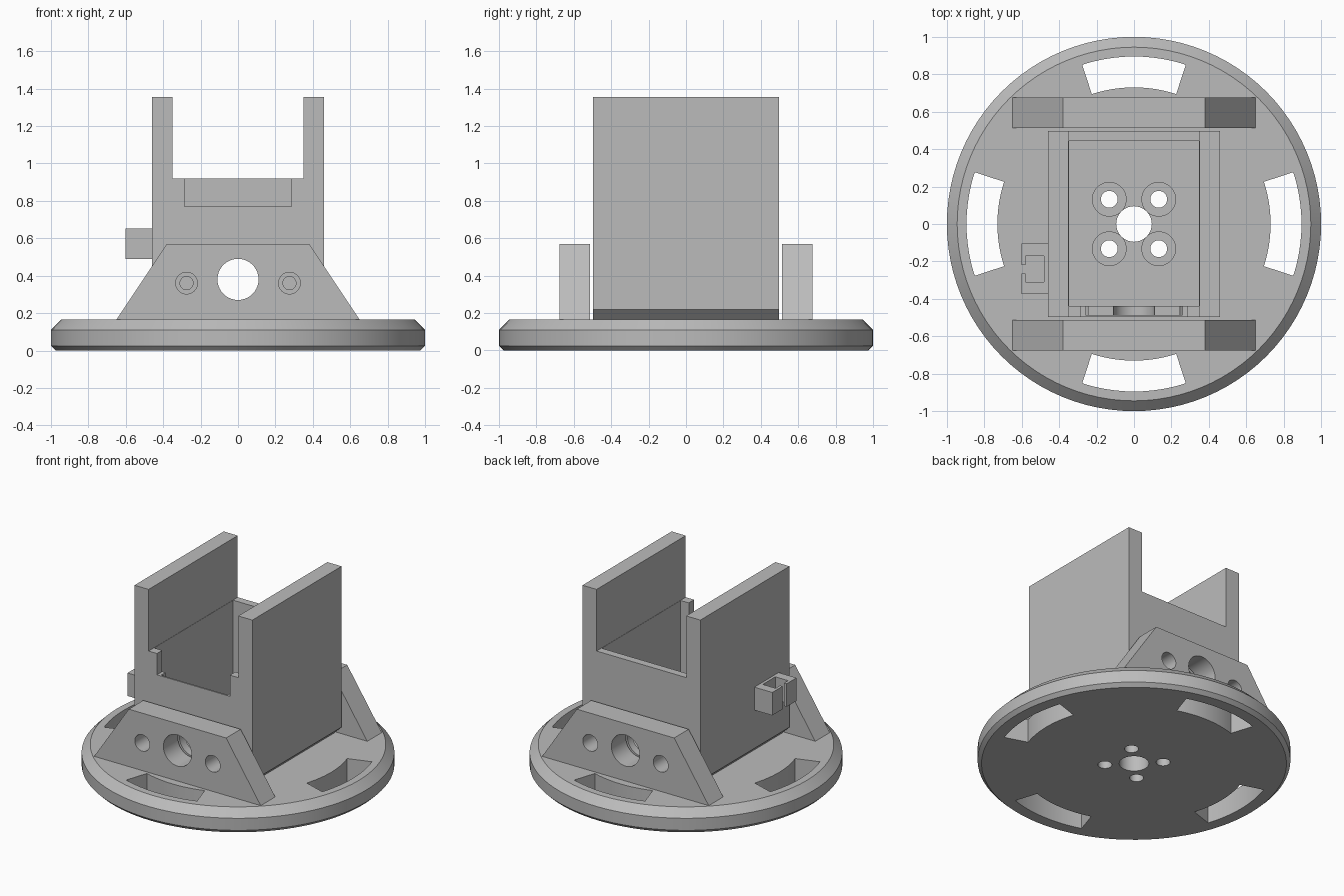
import bpy, bmesh, math
from mathutils import Matrix

if "Cube" in bpy.data.objects:
    bpy.data.objects.remove(bpy.data.objects["Cube"])

grey = bpy.data.materials.new("grey plastic")
grey.diffuse_color = (0.5, 0.5, 0.5, 1)
grey.use_nodes = True
grey.node_tree.nodes["Principled BSDF"].inputs["Base Color"].default_value = grey.diffuse_color


def make(name, bm):
    bmesh.ops.recalc_face_normals(bm, faces=bm.faces)
    me = bpy.data.meshes.new(name)
    bm.to_mesh(me)
    bm.free()
    me.materials.append(grey)
    ob = bpy.data.objects.new(name, me)
    bpy.context.collection.objects.link(ob)
    return ob


def box(name, x0, x1, y0, y1, z0, z1):
    return prism(name, [(x0, z0), (x1, z0), (x1, z1), (x0, z1)], y0, y1)


def prism(name, pts, lo, hi, axis="y"):
    """Extrude a closed outline along y (outline in x, z) or z (outline in x, y)."""
    bm = bmesh.new()
    place = (lambda a, b, h: (a, h, b)) if axis == "y" else (lambda a, b, h: (a, b, h))
    rings = [[bm.verts.new(place(a, b, h)) for a, b in pts] for h in (lo, hi)]
    bm.faces.new(rings[0])
    bm.faces.new(rings[1])
    n = len(pts)
    for i in range(n):
        j = (i + 1) % n
        bm.faces.new((rings[0][i], rings[0][j], rings[1][j], rings[1][i]))
    return make(name, bm)


def circle(cx, cy, r, n=40):
    return [(cx + r * math.cos(2 * math.pi * i / n), cy + r * math.sin(2 * math.pi * i / n)) for i in range(n)]


def hole(a, b, r, lo, hi, axis="y"):
    return prism("cutter", circle(a, b, r), lo, hi, axis)


def cut(ob, cutters):
    """Subtract every cutter, keep the result, remove the cutters."""
    for c in cutters:
        m = ob.modifiers.new("cut", "BOOLEAN")
        m.object, m.operation, m.solver = c, "DIFFERENCE", "EXACT"
    dg = bpy.context.evaluated_depsgraph_get()
    me = bpy.data.meshes.new_from_object(ob.evaluated_get(dg))
    ob.modifiers.clear()
    ob.data = me
    for c in cutters:
        bpy.data.objects.remove(c)


def smooth(ob):
    bpy.ops.object.select_all(action="DESELECT")
    ob.select_set(True)
    bpy.context.view_layer.objects.active = ob
    bpy.ops.object.shade_smooth_by_angle(angle=math.radians(25))


def screw_holes():
    """Centre bore and four counterbored holes through the floor."""
    cs = [hole(0, 0, 0.095, -0.1, 0.3, "z")]
    for x in (-0.132, 0.132):
        for y in (-0.132, 0.132):
            cs += [hole(x, y, 0.045, -0.1, 0.3, "z"), hole(x, y, 0.09, 0.11, 0.3, "z")]
    return cs


# Round base with bevelled rim
bm = bmesh.new()
N = 96
rings = []
for r, z in [(0.975, 0), (1, 0.025), (1, 0.11), (0.945, 0.165)]:
    rings.append([bm.verts.new((x, y, z)) for x, y in circle(0, 0, r, N)])
for a, b in zip(rings, rings[1:]):
    for i in range(N):
        j = (i + 1) % N
        bm.faces.new((a[i], a[j], b[j], b[i]))
bm.faces.new(rings[0])
bm.faces.new(rings[-1])
base = make("round_base", bm)

# Four curved slots around the base
slots = []
for k in range(4):
    angs = [math.radians(90 * k - 18 + 3 * i) for i in range(13)]
    pts = [(0.895 * math.cos(a), 0.895 * math.sin(a)) for a in angs]
    pts += [(0.73 * math.cos(a), 0.73 * math.sin(a)) for a in reversed(angs)]
    slots.append(prism("cutter", pts, -0.1, 0.3, "z"))
cut(base, slots + screw_holes())
smooth(base)

# Open box with tall side walls and chamfered bottom edges
body = prism("open_box", [(-0.405, 0.165), (0.405, 0.165), (0.46, 0.22), (0.46, 1.355), (0.35, 1.355),
                          (0.35, 0.92), (-0.35, 0.92), (-0.35, 1.355), (-0.46, 1.355), (-0.46, 0.22)],
             -0.497, 0.497)
cut(body, [
    box("cutter", -0.348, 0.348, -0.438, 0.443, 0.22, 1.0),
    box("cutter", -0.285, 0.285, -0.6, -0.4, 0.77, 1.0),      # front notch
    box("cutter", -0.26, 0.26, -0.485, -0.4, 0.38, 0.9),      # recess in the front wall
    hole(0, 0.38, 0.11, -0.7, 0.7),
    hole(-0.275, 0.36, 0.035, -0.7, -0.3),
    hole(0.275, 0.36, 0.035, -0.7, -0.3),
] + screw_holes())
smooth(body)

# Front and back support brackets with three holes each
for name, y0, y1 in (("front_bracket", -0.675, -0.513), ("back_bracket", 0.513, 0.675)):
    br = prism(name, [(-0.65, 0.165), (0.65, 0.165), (0.38, 0.57), (-0.38, 0.57)], y0, y1)
    cut(br, [hole(x, z, r, -1, 1) for x, z, r in ((0, 0.38, 0.11), (-0.275, 0.36, 0.058), (0.275, 0.36, 0.058))])
    smooth(br)

# Small slotted clip on the left wall
prism("side_clip", [(-0.46, -0.375), (-0.6, -0.375), (-0.6, -0.265), (-0.58, -0.265), (-0.58, -0.31),
                    (-0.48, -0.31), (-0.48, -0.17), (-0.58, -0.17), (-0.58, -0.22), (-0.6, -0.22),
                    (-0.6, -0.105), (-0.46, -0.105)], 0.49, 0.652, "z")
